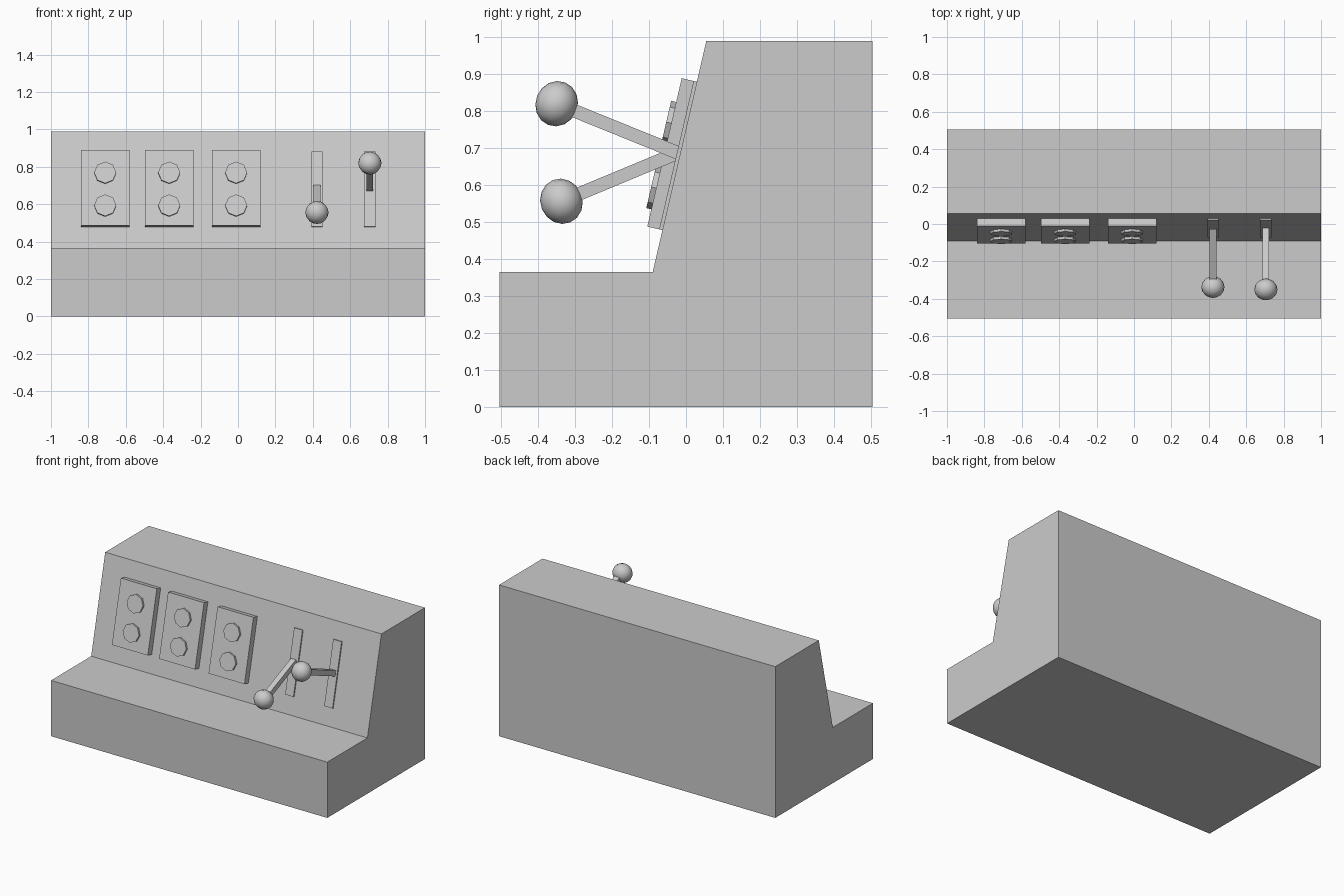
import bpy, bmesh, math
from mathutils import Matrix, Vector

if "Cube" in bpy.data.objects:
    bpy.data.objects.remove(bpy.data.objects["Cube"])

# Frame of the sloped face: local x = right, y = up the slope, z = outward
FOOT, HEAD = Vector((0, -0.09, 0.365)), Vector((0, 0.055, 0.99))
UP = (HEAD - FOOT).normalized()
OUT = Vector((1, 0, 0)).cross(UP)


def frame(origin, x, y, z):
    m = Matrix((x, y, z)).transposed().to_4x4()
    m.translation = origin
    return m


SLOPE = frame(FOOT, Vector((1, 0, 0)), UP, OUT)


def finish(name, bm, matrix=Matrix(), smooth=False):
    bmesh.ops.recalc_face_normals(bm, faces=bm.faces[:])
    mesh = bpy.data.meshes.new(name)
    bm.to_mesh(mesh)
    bm.free()
    for p in mesh.polygons:
        p.use_smooth = smooth
    ob = bpy.data.objects.new(name, mesh)
    ob.matrix_world = matrix
    bpy.context.collection.objects.link(ob)
    return ob


def box(name, center, size, matrix):
    bm = bmesh.new()
    bmesh.ops.create_cube(bm, size=1, matrix=Matrix.Translation(center) @ Matrix.Diagonal((*size, 1)))
    return finish(name, bm, matrix)


# Console body: side profile extruded along x
profile = [(-0.505, 0), (0.505, 0), (0.505, 0.99), (0.055, 0.99), (-0.09, 0.365), (-0.505, 0.365)]
bm = bmesh.new()
face = bm.faces.new([bm.verts.new((-1, y, z)) for y, z in profile])
ext = bmesh.ops.extrude_face_region(bm, geom=[face])
bmesh.ops.translate(bm, vec=(2, 0, 0), verts=[v for v in ext["geom"] if isinstance(v, bmesh.types.BMVert)])
finish("console_body", bm)

# Button panels, each with two octagonal buttons
for i, x in enumerate((-0.71, -0.368, -0.01), 1):
    box(f"button_panel_{i}", (x, 0.322, 0.016), (0.26, 0.412, 0.052), SLOPE)
    for tag, s in (("upper", 0.403), ("lower", 0.223)):
        bm = bmesh.new()
        bmesh.ops.create_cone(bm, cap_ends=True, segments=8, radius1=0.059, radius2=0.059, depth=0.03,
                              matrix=Matrix.Translation((x, s, 0.041)))
        finish(f"{tag}_button_{i}", bm, SLOPE)

# Levers: slot plate, square rod and a slightly flattened ball knob
for tag, x, ball in (("lowered", 0.422, (-0.337, 0.556)), ("raised", 0.705, (-0.35, 0.82))):
    box(f"{tag}_lever_slot", (x, 0.322, 0.0), (0.06, 0.412, 0.018), SLOPE)
    base, knob = Vector((x, -0.022, 0.687)), Vector((x, *ball))
    axis = (knob - base).normalized()
    m = frame(base, Vector((1, 0, 0)), axis.cross(Vector((1, 0, 0))), axis)
    length = (knob - base).length
    box(f"{tag}_lever_rod", (0, 0, length / 2), (0.036, 0.036, length), m)
    bm = bmesh.new()
    bmesh.ops.create_uvsphere(bm, u_segments=16, v_segments=8, radius=1,
                              matrix=Matrix.Translation((0, 0, length)) @ Matrix.Diagonal((0.062, 0.062, 0.057, 1)))
    finish(f"{tag}_lever_knob", bm, m, smooth=True)
